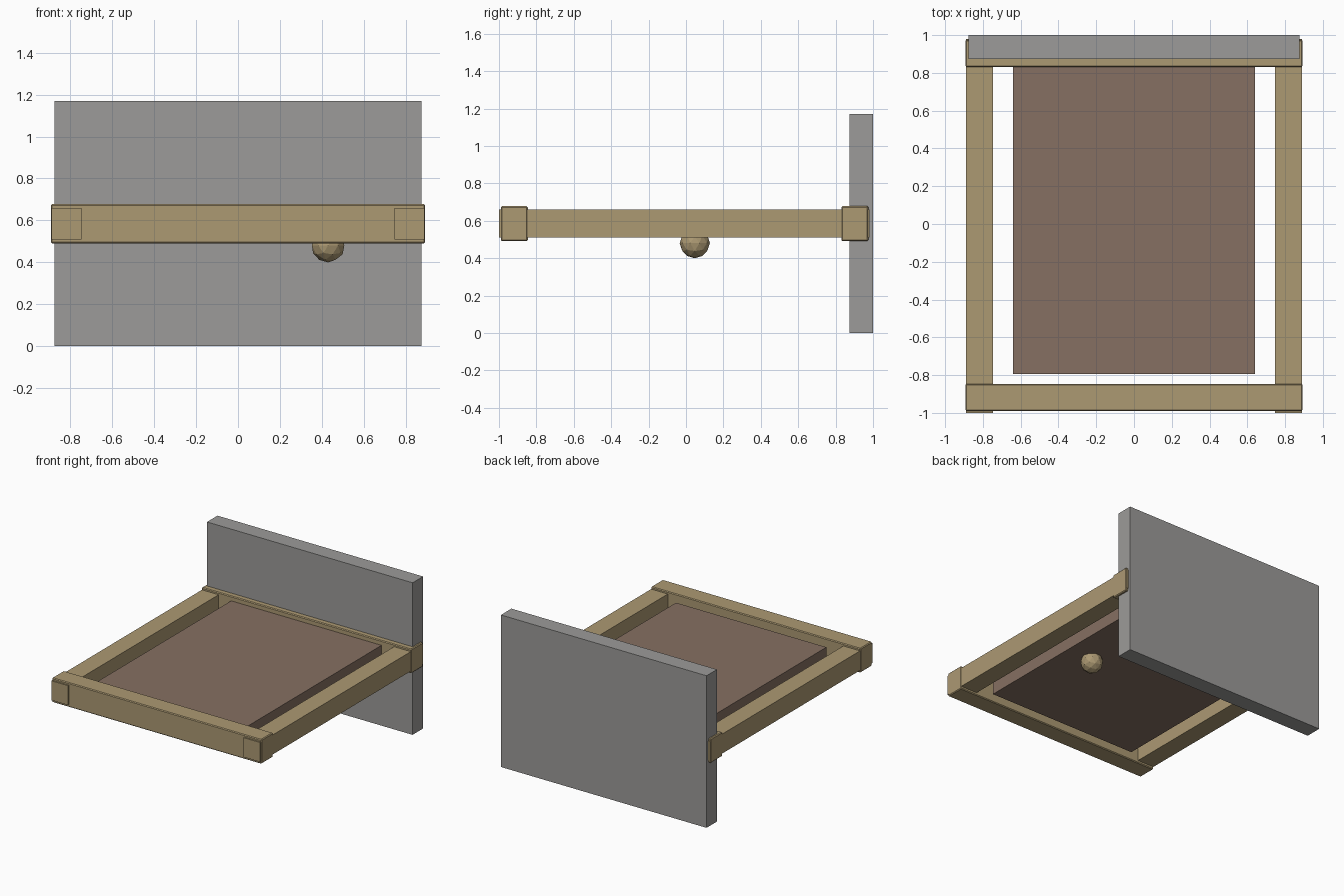
import bpy

if "Cube" in bpy.data.objects:
    bpy.data.objects.remove(bpy.data.objects["Cube"])


def material(name, rgb):
    m = bpy.data.materials.new(name)
    m.diffuse_color = (*rgb, 1)
    m.use_nodes = True
    m.node_tree.nodes["Principled BSDF"].inputs["Base Color"].default_value = m.diffuse_color
    return m


wood = material("pale_wood", (0.413, 0.319, 0.171))
grey = material("warm_grey", (0.332, 0.328, 0.319))
brown = material("dull_brown", (0.238, 0.162, 0.122))


def box(name, lo, hi, mat, bevel=0):
    """Box between two opposite corners, optionally with chamfered edges."""
    bpy.ops.mesh.primitive_cube_add(size=1, location=[(a + b) / 2 for a, b in zip(lo, hi)])
    ob = bpy.context.object
    ob.name = name
    ob.scale = [b - a for a, b in zip(lo, hi)]
    bpy.ops.object.transform_apply(location=False, rotation=False, scale=True)
    ob.data.materials.append(mat)
    if bevel:
        mod = ob.modifiers.new("edge_chamfer", "BEVEL")
        mod.width = bevel
        mod.segments = 1
    return ob


# Upright headboard
box("headboard", (-0.875, 0.873, 0), (0.875, 1, 1.17), grey)

# Base panel inside the frame
box("base_panel", (-0.64, -0.793, 0.515), (0.64, 0.833, 0.642), brown)

# Long rails along both sides
for side, x in (("left", -0.818), ("right", 0.818)):
    box(side + "_rail", (x - 0.071, -1, 0.51), (x + 0.071, 0.98, 0.66), wood)

# Thicker cross rails over the rail ends
for end, y in (("front", -0.918), ("back", 0.903)):
    box(end + "_rail", (-0.892, y - 0.072, 0.491), (0.892, y + 0.072, 0.678), wood, 0.006)

# Faceted knob under the panel
bpy.ops.mesh.primitive_ico_sphere_add(subdivisions=2, radius=0.081, location=(0.43, 0.047, 0.481))
knob = bpy.context.object
knob.name = "under_knob"
knob.data.materials.append(wood)
